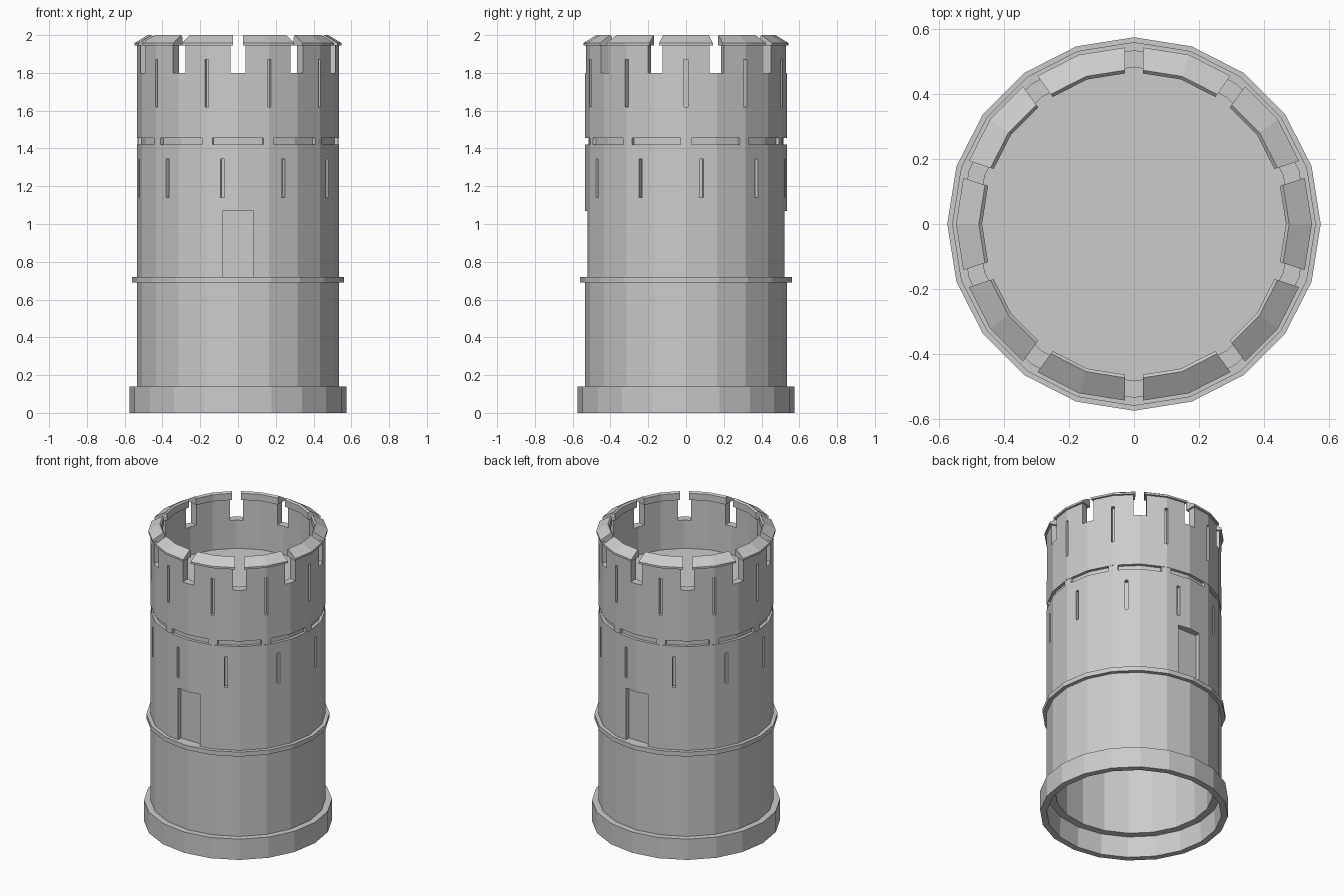
import bpy, bmesh, math
from mathutils import Matrix, Vector

if "Cube" in bpy.data.objects:
    bpy.data.objects.remove(bpy.data.objects["Cube"])

SIDES = 20


def make_object(name, bm):
    bmesh.ops.recalc_face_normals(bm, faces=bm.faces)
    mesh = bpy.data.meshes.new(name)
    bm.to_mesh(mesh)
    bm.free()
    obj = bpy.data.objects.new(name, mesh)
    bpy.context.collection.objects.link(obj)
    return obj


def lathe(name, profile):
    """Closed (radius, height) profile turned into a 20-sided ring."""
    bm = bmesh.new()
    rings = []
    for i in range(SIDES):
        a = 2 * math.pi * i / SIDES
        rings.append([bm.verts.new((r * math.cos(a), r * math.sin(a), z)) for r, z in profile])
    n = len(profile)
    for i in range(SIDES):
        p, q = rings[i], rings[(i + 1) % SIDES]
        for j in range(n):
            k = (j + 1) % n
            bm.faces.new((p[j], q[j], q[k], p[k]))
    return make_object(name, bm)


def radial_boxes(name, angles, r0, r1, width, z0, z1):
    """Boxes pointing outwards at the given angles in degrees."""
    bm = bmesh.new()
    for a in angles:
        m = (Matrix.Rotation(math.radians(a), 4, 'Z')
             @ Matrix.Translation(Vector(((r0 + r1) / 2, 0, (z0 + z1) / 2)))
             @ Matrix.Diagonal((r1 - r0, width, z1 - z0, 1)))
        bmesh.ops.create_cube(bm, size=1, matrix=m)
    obj = make_object(name, bm)
    obj.hide_render = True
    return obj


def boolean(obj, cutter, operation='DIFFERENCE'):
    """Apply a boolean and remove its cutter."""
    mod = obj.modifiers.new("cut", 'BOOLEAN')
    mod.operation = operation
    mod.solver = 'EXACT'
    mod.object = cutter
    dg = bpy.context.evaluated_depsgraph_get()
    mesh = bpy.data.meshes.new_from_object(obj.evaluated_get(dg))
    obj.modifiers.clear()
    obj.data = mesh
    bpy.data.objects.remove(cutter)


def every_36(start):
    return [start + 36 * k for k in range(10)]


# Base plinth and middle band
lathe("base_plinth", [(.535, 0), (.575, 0), (.575, .14), (.53, .14)])
lathe("middle_band", [(.525, .69), (.56, .69), (.56, .72), (.525, .72)])

# Hollow tower wall with a groove below the parapet
wall = lathe("tower_wall", [(.483, .14), (.535, .14), (.535, 1.42), (.515, 1.42),
                            (.515, 1.455), (.535, 1.455), (.535, 1.945), (.483, 1.945)])
# Crenel notches, arrow slits and the two door recesses
boolean(wall, radial_boxes("notch_cutter", every_36(18), .40, .65, .08, 1.80, 2.1))
boolean(wall, radial_boxes("upper_slit_cutter", every_36(0), .505, .60, .02, 1.62, 1.87))
boolean(wall, radial_boxes("lower_slit_cutter", every_36(9), .50, .60, .02, 1.14, 1.345))
boolean(wall, radial_boxes("door_cutter", (90, -90), .49, .60, .165, .72, 1.07))

# Small blocks bridging the groove
blocks = lathe("groove_blocks", [(.51, 1.42), (.533, 1.42), (.533, 1.455), (.51, 1.455)])
boolean(blocks, radial_boxes("block_cutter", every_36(0), .45, .60, .06, 1.40, 1.48), 'INTERSECT')

# Sloped merlon caps
caps = lathe("merlon_caps", [(.468, 1.945), (.548, 1.945), (.548, 1.958), (.478, 2.0), (.468, 1.99)])
boolean(caps, radial_boxes("cap_gap_cutter", every_36(18), .40, .65, .055, 1.90, 2.1))

# Roof floor inside the parapet
bm = bmesh.new()
bmesh.ops.create_circle(bm, cap_ends=True, segments=SIDES, radius=.485,
                        matrix=Matrix.Translation((0, 0, 1.61)) @ Matrix.Rotation(math.radians(90), 4, 'Z'))
make_object("roof_floor", bm)
